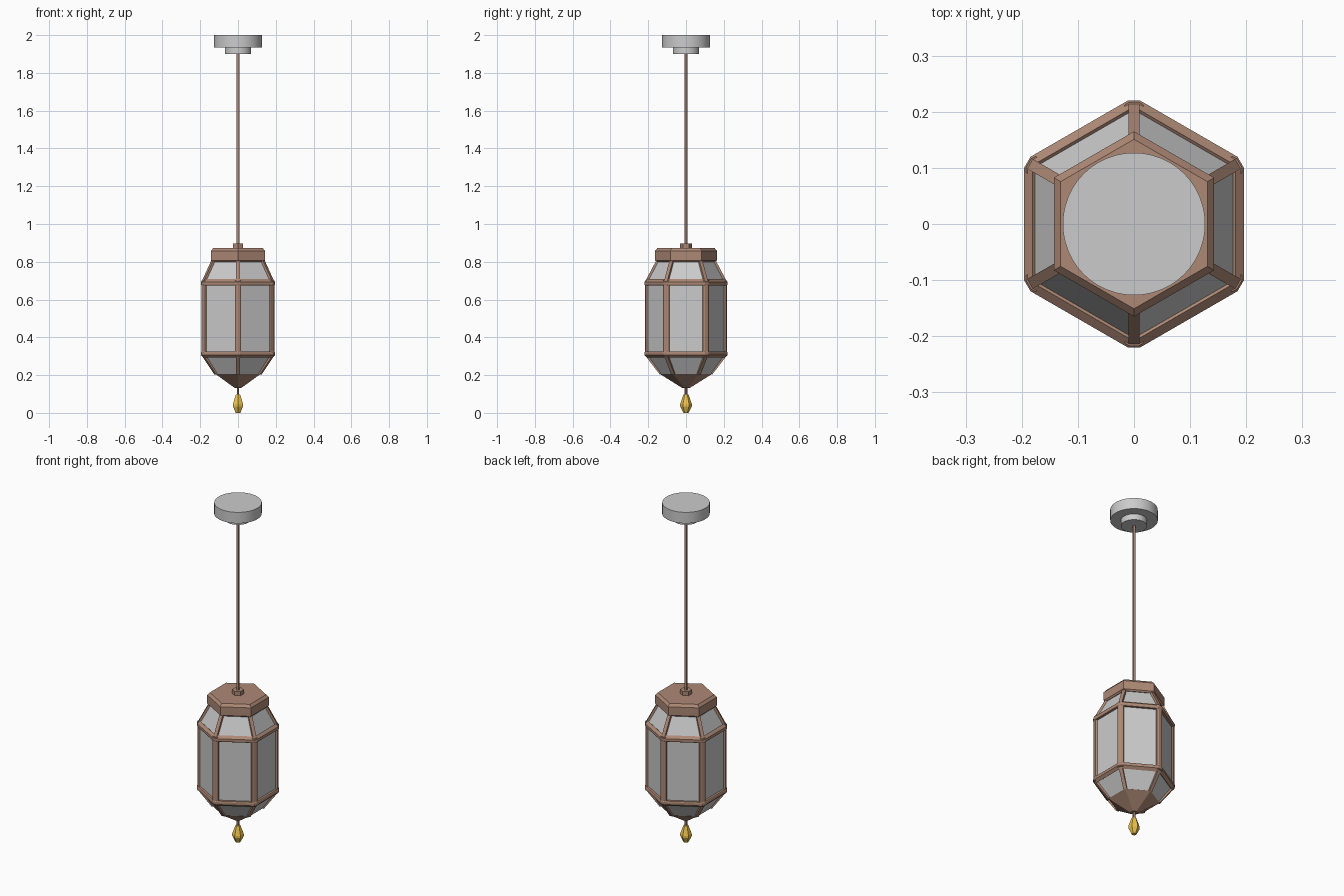
import bpy, bmesh
from math import cos, sin, radians, hypot

if "Cube" in bpy.data.objects:
    bpy.data.objects.remove(bpy.data.objects["Cube"])


def material(name, color):
    m = bpy.data.materials.new(name)
    m.diffuse_color = (*color, 1)
    m.use_nodes = True
    m.node_tree.nodes["Principled BSDF"].inputs["Base Color"].default_value = m.diffuse_color
    return m


BROWN = material("brown_metal", (0.42, 0.25, 0.18))
GOLD = material("gold", (0.85, 0.55, 0.08))
HEX = [(radians(30 + 60 * k), 1.0) for k in range(6)]
# hexagon with clipped corners, scaled so that profile radius = apothem
CLIPPED = [(radians(30 + 60 * k + d), 1 / cos(radians(27)))
           for k in range(6) for d in (-3, 3)]
ROUND = [(radians(360 / 48 * k), 1.0) for k in range(48)]


def finish(name, bm, mat):
    bmesh.ops.recalc_face_normals(bm, faces=bm.faces)
    me = bpy.data.meshes.new(name)
    bm.to_mesh(me)
    bm.free()
    ob = bpy.data.objects.new(name, me)
    bpy.context.collection.objects.link(ob)
    if mat:
        me.materials.append(mat)
    return ob


def loft(name, outline, profile, mat=None, closed=False, smooth=False):
    """Sweep an (r, z) profile round an outline; cap the ends or close the loop."""
    bm = bmesh.new()
    rows = [[bm.verts.new((r * s * cos(a), r * s * sin(a), z)) for a, s in outline]
            for r, z in profile]
    n = len(outline)
    pairs = list(zip(rows, rows[1:]))
    if closed:
        pairs.append((rows[-1], rows[0]))
    else:
        bm.faces.new(rows[0])
        bm.faces.new(rows[-1])
    for a, b in pairs:
        for i in range(n):
            j = (i + 1) % n
            bm.faces.new((a[i], a[j], b[j], b[i]))
    ob = finish(name, bm, mat)
    if smooth:
        bpy.ops.object.select_all(action='DESELECT')
        bpy.context.view_layer.objects.active = ob
        ob.select_set(True)
        bpy.ops.object.shade_smooth_by_angle(angle=radians(30))
    return ob


def bars(name, section, p0, p1):
    """Six bars at the hexagon corners, running between two (r, z) points."""
    bm = bmesh.new()
    length = hypot(p1[0] - p0[0], p1[1] - p0[1])
    dr, dz = (p1[0] - p0[0]) / length, (p1[1] - p0[1]) / length
    for a, _ in HEX:
        ends = []
        for r, z in (p0, p1):
            row = []
            for out, t in section:
                rr, zz = r + out * dz, z - out * dr
                row.append(bm.verts.new((rr * cos(a) - t * sin(a),
                                         rr * sin(a) + t * cos(a), zz)))
            ends.append(row)
        bm.faces.new(ends[0])
        bm.faces.new(ends[1])
        n = len(section)
        for i in range(n):
            j = (i + 1) % n
            bm.faces.new((ends[0][i], ends[0][j], ends[1][j], ends[1][i]))
    return finish(name, bm, BROWN)


# ceiling canopy and hanging rod
loft("ceiling_canopy", ROUND, [(0.07, 1.90), (0.07, 1.935), (0.127, 1.935), (0.127, 2.0)], smooth=True)
loft("hanging_rod", ROUND[::4], [(0.009, 0.87), (0.009, 1.91)], BROWN, smooth=True)
loft("rod_collar", HEX, [(0.031, 0.865), (0.031, 0.897)], BROWN)

# lantern body
loft("glass_panels", HEX, [(0.136, 0.205), (0.208, 0.305), (0.208, 0.695), (0.15, 0.805)])
loft("top_cap", HEX, [(0.156, 0.80), (0.165, 0.808), (0.165, 0.858), (0.151, 0.873)], BROWN)
loft("bottom_cone", HEX, [(0.128, 0.214), (0.138, 0.206), (0.02, 0.132)], BROWN)

# horizontal rings, mirrored about mid height
ring = [(0.172, 0.675), (0.193, 0.675), (0.196, 0.68), (0.196, 0.694), (0.181, 0.708), (0.172, 0.70)]
loft("upper_ring", CLIPPED, ring, BROWN, closed=True)
loft("lower_ring", CLIPPED, [(r, 1.0 - z) for r, z in ring], BROWN, closed=True)

# corner posts and sloping struts
bars("corner_posts", [(-0.015, -0.017), (-0.005, -0.017), (0.0, -0.009),
                      (0.0, 0.009), (-0.005, 0.017), (-0.015, 0.017)], (0.217, 0.30), (0.217, 0.70))
strut = [(-0.012, -0.01), (0.004, -0.01), (0.004, 0.01), (-0.012, 0.01)]
bars("upper_struts", strut, (0.212, 0.695), (0.154, 0.805))
bars("lower_struts", strut, (0.136, 0.206), (0.212, 0.305))

# hanging finial
loft("finial_stem", HEX, [(0.007, 0.09), (0.007, 0.14)], BROWN)
loft("finial_drop", HEX, [(0.014, 0.0), (0.031, 0.035), (0.031, 0.047), (0.013, 0.098)], GOLD)
